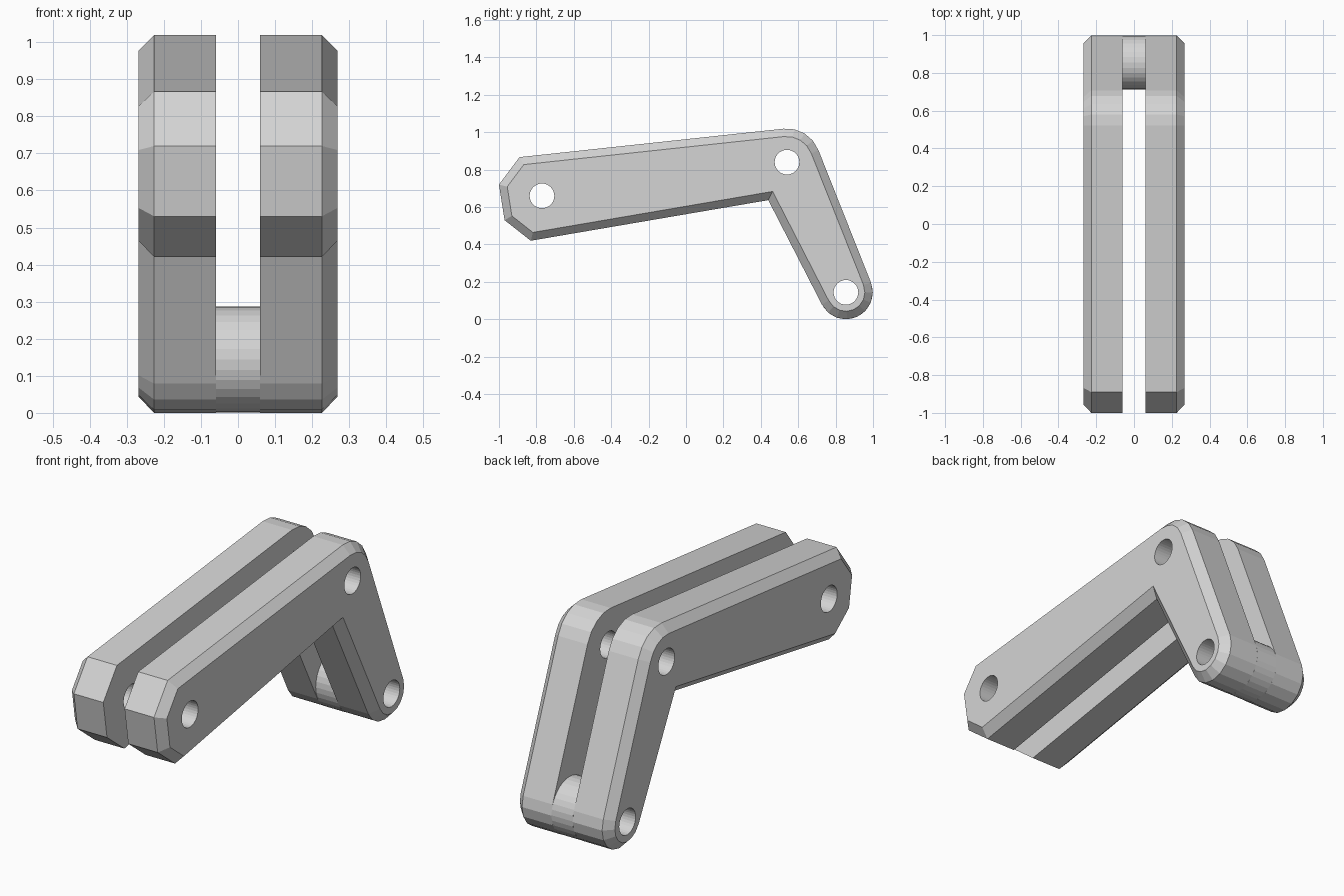
import bpy, bmesh
from math import cos, sin, pi, radians
from mathutils import Vector

cube = bpy.data.objects.get("Cube")
if cube:
    bpy.data.objects.remove(cube)

GAP, CHAMFER_X, OUTER = 0.06, 0.226, 0.268    # inner face, chamfer start, outer face
INSET = 0.042
FRONT_PIN, ELBOW, FOOT = (-0.77, 0.66), (0.54, 0.84), (0.855, 0.144)
FOOT_R, ELBOW_R, HOLE_R = 0.144, 0.18, 0.066

metal = bpy.data.materials.new("light_grey")
metal.use_nodes = True
metal.diffuse_color = (0.66, 0.66, 0.66, 1)
metal.node_tree.nodes["Principled BSDF"].inputs["Base Color"].default_value = metal.diffuse_color


def arc(centre, r, start, end, n):
    angles = [radians(start + (end - start) * i / n) for i in range(n + 1)]
    return [Vector((centre[0] + r * cos(a), centre[1] + r * sin(a))) for a in angles]


def inset(points, d):
    """Move every edge of a clockwise outline inwards by d, with mitred corners."""
    result = []
    for i, p in enumerate(points):
        a = (p - points[i - 1]).normalized()
        b = (points[(i + 1) % len(points)] - p).normalized()
        na, nb = Vector((a.y, -a.x)), Vector((b.y, -b.x))
        result.append(p + (na + nb) * d / (1 + na.dot(nb)))
    return result


def make_object(name, bm):
    bmesh.ops.recalc_face_normals(bm, faces=bm.faces)
    mesh = bpy.data.meshes.new(name)
    bm.to_mesh(mesh)
    bm.free()
    mesh.materials.append(metal)
    obj = bpy.data.objects.new(name, mesh)
    bpy.context.collection.objects.link(obj)
    return obj


def loft(name, rings, closed=False):
    """Skin rings of (x, outline) and cap the ends, or join last to first."""
    bm = bmesh.new()
    loops = [[bm.verts.new((x, p.x, p.y)) for p in outline] for x, outline in rings]
    pairs = list(zip(loops, loops[1:])) + ([(loops[-1], loops[0])] if closed else [])
    for a, b in pairs:
        for i in range(len(a)):
            bm.faces.new((a[i - 1], a[i], b[i], b[i - 1]))
    if not closed:
        bm.faces.new(loops[0])
        bm.faces.new(loops[-1])
    return make_object(name, bm)


# Bent arm outline, clockwise from the blunt front end
outline = [Vector(p) for p in ((-0.83, 0.42), (-0.97, 0.53), (-1.0, 0.72), (-0.89, 0.867))]
outline += arc(ELBOW, ELBOW_R, 96, 21, 4)
outline += arc(FOOT, FOOT_R, 21, -153, 8)
outline.append(Vector((0.44, 0.637)))

# Side plates with a chamfered outer rim
plate_rings = [(GAP, outline), (CHAMFER_X, outline), (OUTER, inset(outline, INSET))]
plates = [loft("left_plate", plate_rings),
          loft("right_plate", [(-x, o) for x, o in plate_rings])]

# Pin holes through both plates
cutters = [loft("pin_hole_cutter", [(-0.5, arc(c, HOLE_R, 0, 348.75, 31)),
                                    (0.5, arc(c, HOLE_R, 0, 348.75, 31))])
           for c in (FRONT_PIN, ELBOW, FOOT)]
for plate in plates:
    for cutter in cutters:
        mod = plate.modifiers.new("pin_hole", 'BOOLEAN')
        mod.operation, mod.solver, mod.object = 'DIFFERENCE', 'EXACT', cutter
    bpy.context.view_layer.update()
    cut = plate.evaluated_get(bpy.context.evaluated_depsgraph_get())
    mesh = bpy.data.meshes.new_from_object(cut)
    plate.modifiers.clear()
    plate.data = mesh
for cutter in cutters:
    bpy.data.objects.remove(cutter)

# Hollow spacer joining the plates at the foot
outer, bore = (arc(FOOT, r, 0, 348.75, 31) for r in (FOOT_R - 0.001, HOLE_R))
loft("foot_spacer", [(-GAP, outer), (GAP, outer), (GAP, bore), (-GAP, bore)], closed=True)
